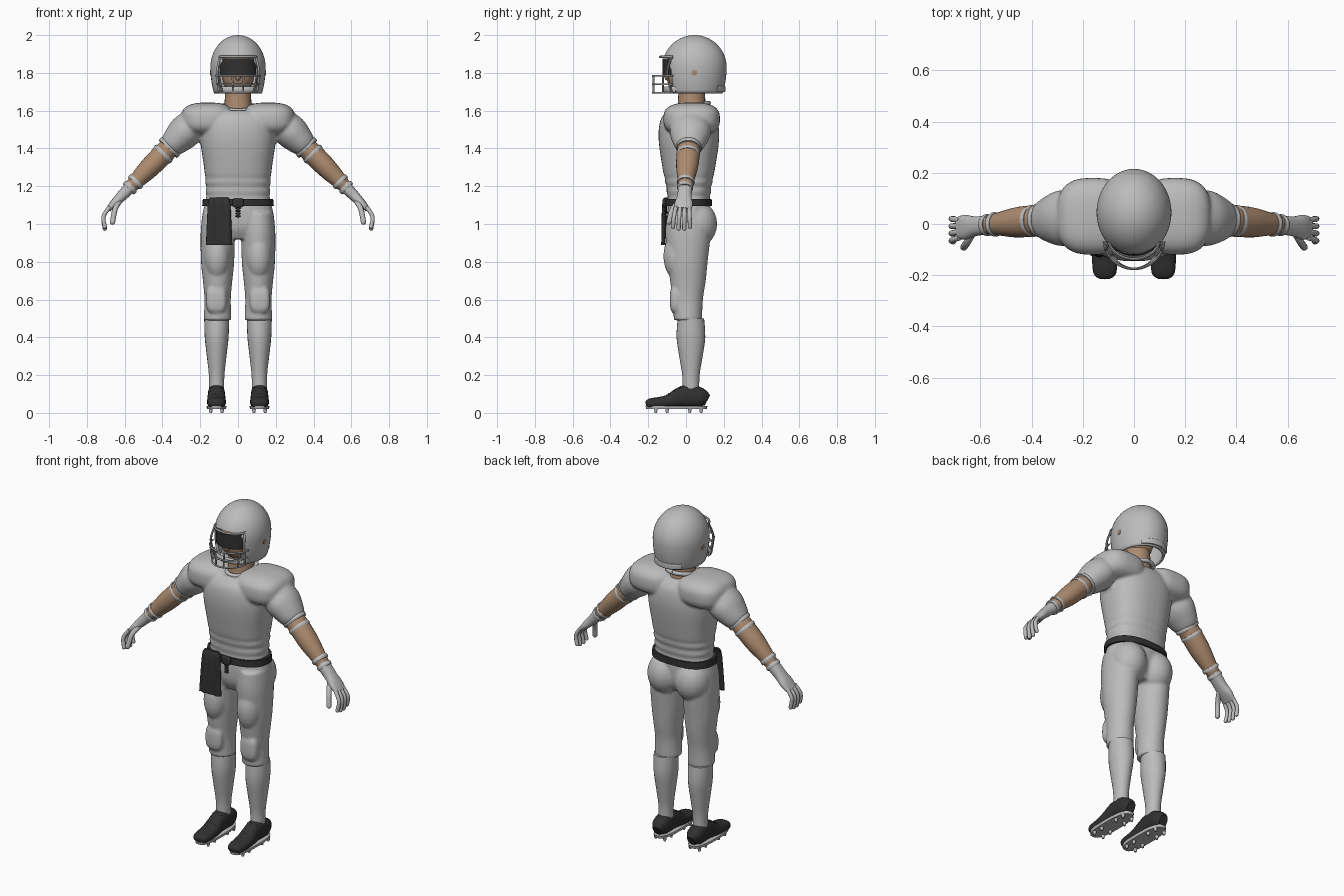
import bpy, bmesh, math
from mathutils import Vector

if "Cube" in bpy.data.objects:
    bpy.data.objects.remove(bpy.data.objects["Cube"])

X, Y, Z = Vector((1, 0, 0)), Vector((0, 1, 0)), Vector((0, 0, 1))
SHOULDER, WRIST = Vector((.2, .03, 1.57)), Vector((.58, -.005, 1.185))


def material(name, *rgb):
    mat = bpy.data.materials.new(name)
    mat.use_nodes = True
    mat.diffuse_color = (*rgb, 1)
    mat.node_tree.nodes["Principled BSDF"].inputs["Base Color"].default_value = (*rgb, 1)
    return mat


GREY = material("light grey", .5, .5, .5)
BAR = material("mask grey", .36, .36, .36)
BLACK = material("soft black", .03, .03, .03)
SKIN = material("skin", .42, .26, .16)


def spline(rows, steps):
    """Catmull-Rom points through rows of (x, y, z, half width, half depth)."""
    out = []
    last = len(rows) - 1
    for i in range(last):
        before, start, end, after = (rows[max(0, min(last, i + k))] for k in (-1, 0, 1, 2))
        for j in range(steps):
            t = j / steps
            out.append([b + t / 2 * (c - a + t * (2 * a - 5 * b + 4 * c - d + t * (3 * (b - c) + d - a)))
                        for a, b, c, d in zip(before, start, end, after)])
    return out + [list(rows[-1])]


def squared(value, power):
    return math.copysign(abs(value) ** (2 / power), value)


def loft(bm, rows, side=Y, flat=False, power=2, sides=24, steps=4, mirror=False, caps=True):
    """Skin of superellipse rings along a path; mirror adds the other side."""
    rows = spline(rows, steps)
    centres = [Vector(row[:3]) for row in rows]
    for sign in ((1, -1) if mirror else (1,)):
        rings = []
        for i, (centre, row) in enumerate(zip(centres, rows)):
            ahead = Z if flat else (centres[min(i + 1, len(rows) - 1)] - centres[max(i - 1, 0)]).normalized()
            across = (side - ahead * side.dot(ahead)).normalized()
            out = across.cross(ahead)
            ring = []
            for k in range(sides):
                angle = math.tau * k / sides
                p = (centre + out * row[3] * squared(math.cos(angle), power)
                     + across * row[4] * squared(math.sin(angle), power))
                ring.append(bm.verts.new((p.x * sign, p.y, p.z)))
            rings.append(ring)
        for a, b in zip(rings, rings[1:]):
            for k in range(sides):
                j = (k + 1) % sides
                bm.faces.new((a[k], a[j], b[j], b[k]))
        if caps:
            bm.faces.new(rings[0])
        bm.faces.new(rings[-1])


def column(bm, x, y, rows, **options):
    """Upright loft from rows of (z, half width, half depth)."""
    loft(bm, [(x, y, z, w, d) for z, w, d in rows], flat=True, **options)


def tube(bm, points, radius, height=None, **options):
    loft(bm, [(*p, radius, height or radius) for p in points], **options)


def ball(bm, centre, radii, power=2, rings=12, **options):
    """Superellipsoid, boxier as the power grows."""
    x, y, z = centre
    w, d, h = radii
    rows = []
    for i in range(rings + 1):
        angle = 1.5 * (2 * i / rings - 1)
        wide = squared(math.cos(angle), power)
        rows.append((z + h * squared(math.sin(angle), power), w * wide, d * wide))
    column(bm, x, y, rows, power=power, steps=1, **options)


def arm(bm, rows, **options):
    """Mirrored loft along the arm from rows of (position, thickness, half depth)."""
    loft(bm, [(*SHOULDER.lerp(WRIST, t), w, d) for t, w, d in rows], mirror=True, **options)


def arc(width, y, depth, z, spread):
    """Path bowed forward around the head."""
    angles = [spread * i / 6 for i in range(-6, 7)]
    return [(width * math.sin(a), y - depth * math.cos(a), z) for a in angles]


def finish(name, bm, mat, blend=False):
    bmesh.ops.recalc_face_normals(bm, faces=bm.faces)
    mesh = bpy.data.meshes.new(name)
    bm.to_mesh(mesh)
    bm.free()
    ob = bpy.data.objects.new(name, mesh)
    bpy.context.collection.objects.link(ob)
    mesh.materials.append(mat)
    bpy.ops.object.select_all(action='DESELECT')
    ob.select_set(True)
    bpy.context.view_layer.objects.active = ob
    bpy.ops.object.shade_smooth_by_angle(angle=math.pi / 4)
    if blend:
        remesh = ob.modifiers.new("blend", 'REMESH')
        remesh.mode, remesh.voxel_size, remesh.use_smooth_shade = 'VOXEL', .008, True
        soften = ob.modifiers.new("soften", 'SMOOTH')
        soften.factor, soften.iterations = .5, 4
    return ob


def part(name, mat, build, *args, **options):
    bm = bmesh.new()
    build(bm, *args, **options)
    return finish(name, bm, mat)


# Jersey: wrinkled body, shoulder pads and sleeves blended together
bm = bmesh.new()
column(bm, 0, .015, [(1.11, .17, .11), (1.2, .17, .12), (1.3, .18, .14), (1.45, .2, .16),
                     (1.55, .19, .15), (1.6, .13, .11)], power=2.4, sides=40, steps=10)
for v in bm.verts:
    if v.co.z < 1.26:
        v.co.xy *= 1 + .02 * math.sin(v.co.z * 130)
ball(bm, (.16, .03, 1.555), (.142, .15, .088), power=2.8, rings=20, sides=40, mirror=True)
arm(bm, [(0, .07, .09), (.2, .09, .11), (.35, .075, .09), (.43, .06, .07)])
finish("jersey", bm, GREY, blend=True)

# Collar, higher at the nape
turns = [math.tau * i / 32 for i in range(33)]
part("collar", GREY, tube, [(.08 * math.sin(a), .03 + .09 * math.cos(a), 1.62 + .02 * math.cos(a))
                            for a in turns], .012, side=Z, sides=10, steps=1)

# Trousers: pelvis, legs, buttocks, thigh and knee pads blended together
bm = bmesh.new()
column(bm, 0, .015, [(1.12, .17, .11), (1.06, .186, .115), (.98, .17, .11), (.92, .09, .08)], power=2.3)
column(bm, .108, .01, [(1.06, .08, .11), (.95, .09, .12), (.8, .088, .105), (.7, .078, .095),
                       (.6, .07, .08), (.49, .074, .075)], mirror=True)
ball(bm, (.09, .06, 1), (.1, .105, .12), mirror=True)
ball(bm, (.11, -.04, .83), (.07, .08, .13), mirror=True)
ball(bm, (.115, -.05, .6), (.055, .036, .075), power=3, mirror=True)
finish("trousers", bm, GREY, blend=True)

# Socks
part("socks", GREY, column, .113, .026, [(.5, .066, .07), (.4, .063, .076), (.3, .052, .062),
                                         (.2, .041, .046), (.12, .04, .044)], mirror=True)

# Shoes with laces
bm = bmesh.new()
loft(bm, [(.114, y, z, w, h) for y, z, w, h in (
    (-.213, .046, .02, .012), (-.19, .05, .045, .026), (-.1, .06, .05, .034), (-.03, .083, .046, .053),
    (.02, .09, .046, .06), (.08, .08, .045, .05), (.113, .065, .025, .03))],
    side=Z, power=2.5, mirror=True)
for i in range(3):
    tube(bm, [(.114 + dx, .03 * i - .09, .1 + .018 * i - abs(dx) / 5) for dx in (-.03, 0, .03)],
         .005, side=Z, sides=8, mirror=True)
finish("shoes", bm, BLACK)

# Sole plates and studs
bm = bmesh.new()
column(bm, .114, -.05, [(.02, .05, .16), (.036, .053, .164)], power=2.7, steps=1, mirror=True)
for y in (-.16, -.1, .02, .08):
    for x in (.084, .144):
        column(bm, x, y, [(0, .007, .007), (.024, .011, .011)], sides=10, steps=1, mirror=True)
finish("soles", bm, GREY)

# Belt, buckle and lace
part("belt", BLACK, column, 0, .014, [(1.094, .19, .124), (1.132, .186, .122)],
     power=2.35, sides=40, steps=1)
bm = bmesh.new()
ball(bm, (0, -.112, 1.112), (.03, .012, .024), power=4)
for i in range(4):
    ball(bm, (0, -.108, 1.083 - .014 * i), (.014, .007, .006), rings=6, sides=12)
finish("buckle", bm, BLACK)

# Towel with soft folds
bm = bmesh.new()
loft(bm, [(-.1, -.1, 1.14, .05, .01), (-.1, -.113, 1.1, .06, .01), (-.1, -.12, .89, .07, .008)],
     flat=True, power=3.5, sides=48)
for v in bm.verts:
    v.co.y += .004 * math.sin(v.co.x * 150)
finish("towel", bm, BLACK)

# Bare arms with arm and wrist bands
part("arms", SKIN, arm, [(.35, .055, .06), (.65, .056, .06), (.85, .045, .046), (1, .03, .035)])
bm = bmesh.new()
for t, r in ((.43, .066), (.52, .06), (.9, .045), (.98, .04)):
    arm(bm, [(t - .02, r, r), (t, r + .003, r + .003), (t + .02, r, r)])
finish("arm_bands", bm, GREY)

# Gloves: palm, four curled fingers and thumb
bm = bmesh.new()
arm(bm, [(.95, .034, .038), (1.1, .028, .038), (1.2, .022, .048), (1.28, .014, .043)], power=2.4)
for i in range(4):
    y = .023 * i - .053
    tip = (.705, y * 1.3, .97 + .01 * abs(i - 1.5))
    tube(bm, [(.68, y, 1.09), (.712, y * 1.2, 1.04), tip], .011, sides=12, mirror=True)
    ball(bm, tip, (.011, .011, .011), rings=6, sides=12, mirror=True)
thumb = [(.62, -.02, 1.13), (.65, -.07, 1.08), (.664, -.09, 1.01)]
tube(bm, thumb, .014, side=X, sides=12, mirror=True)
ball(bm, thumb[-1], (.014, .014, .014), rings=6, sides=12, mirror=True)
finish("gloves", bm, GREY)

# Neck, head and nose
bm = bmesh.new()
column(bm, 0, .03, [(1.56, .085, .085), (1.62, .073, .075), (1.74, .066, .068)])
ball(bm, (0, .01, 1.81), (.085, .11, .12), power=2.4)
ball(bm, (0, -.1, 1.785), (.016, .016, .025))
finish("head", bm, SKIN)

# Helmet shell with a cut face opening
dome = []
for i in range(-8, 25):
    a = i / 24 * 1.55
    dome.append((1.83 + (.17 if i > 0 else .28) * math.sin(a), .146 * math.cos(a), .17 * math.cos(a)))
shell = part("helmet", GREY, column, 0, .045, dome, sides=48, steps=1, caps=False)
cutter = part("face_cutter", GREY, tube, [(0, -.4, 1.74), (0, -.072, 1.74)], .1, .145,
              side=Z, power=4, sides=40, steps=1)
cutter.hide_render = True
bpy.context.view_layer.objects.active = shell
wall = shell.modifiers.new("thickness", 'SOLIDIFY')
wall.thickness = .014
bpy.ops.object.modifier_apply(modifier=wall.name)
opening = shell.modifiers.new("opening", 'BOOLEAN')
opening.operation, opening.object = 'DIFFERENCE', cutter
bpy.ops.object.modifier_apply(modifier=opening.name)
bpy.data.objects.remove(cutter)

# Ear holes, nape bumper, chin strap and visor
part("ear_holes", SKIN, tube, [(.139, .045, 1.8), (.147, .045, 1.8)], .015, steps=1, mirror=True)
part("nape_bumper", GREY, tube, arc(.133, .045, -.158, 1.715, .7), .006, .016, side=Z, power=4)
part("chin_strap", GREY, tube, arc(.1, -.05, .062, 1.712, 1.5), .008, .016, side=Z)
part("visor", BLACK, tube, arc(.098, -.045, .076, 1.832, 1.3), .003, .045, side=Z, power=5)

# Face mask
bm = bmesh.new()
for i in range(3):
    tube(bm, arc(.1 + .009 * i, -.06, .115, 1.695 + .045 * i, 1.5), .005, side=Z, sides=8, steps=2)
tube(bm, arc(.1, -.055, .082, 1.885, 1.4), .006, side=Z, sides=8, steps=2)
for angle in (.25, 1):
    x, y = math.sin(angle), -.06 - .115 * math.cos(angle)
    tube(bm, [(.1 * x, y, 1.695), (.118 * x, y, 1.785)], .005, sides=8, steps=1, mirror=True)
tube(bm, [(.096, -.075, 1.885), (.11, -.1, 1.8), (.1, -.075, 1.695)], .006, side=X, sides=8, mirror=True)
finish("face_mask", bm, BAR)
